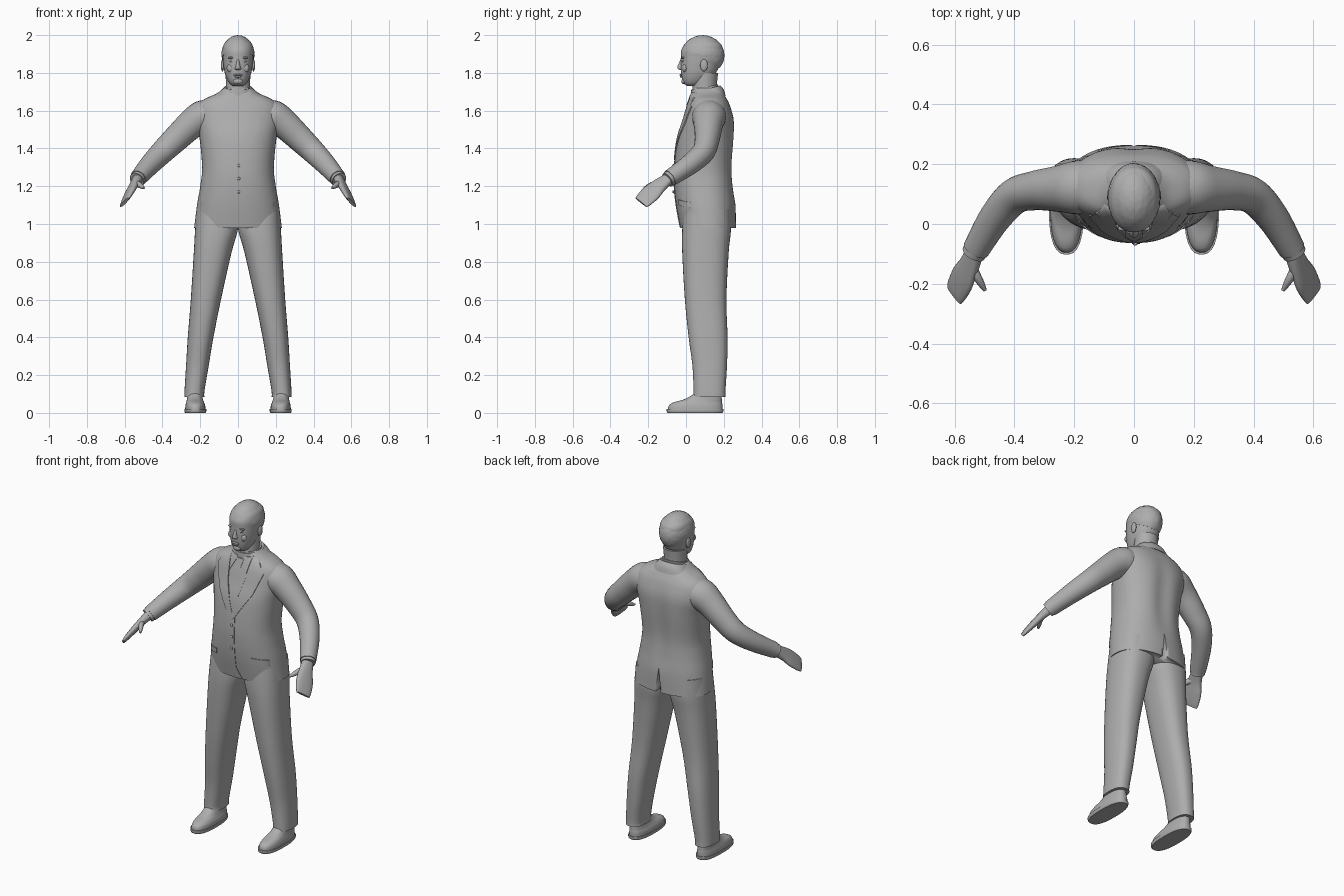
import bpy, bmesh, math, random
from mathutils import Vector
from mathutils.bvhtree import BVHTree

random.seed(4)
cube = bpy.data.objects.get("Cube")
if cube:
    bpy.data.objects.remove(cube)

grey = bpy.data.materials.new("plain grey")
grey.use_nodes = True
tone = (0.42, 0.42, 0.42, 1)
grey.diffuse_color = tone
grey.node_tree.nodes["Principled BSDF"].inputs["Base Color"].default_value = tone


def finish(name, bm, mirror=False, angle=40):
    """Turn a bmesh into a smooth shaded object, optionally mirrored across x."""
    bmesh.ops.recalc_face_normals(bm, faces=bm.faces[:])
    mesh = bpy.data.meshes.new(name)
    bm.to_mesh(mesh)
    bm.free()
    ob = bpy.data.objects.new(name, mesh)
    bpy.context.collection.objects.link(ob)
    mesh.materials.append(grey)
    bpy.ops.object.select_all(action="DESELECT")
    ob.select_set(True)
    bpy.context.view_layer.objects.active = ob
    bpy.ops.object.shade_smooth_by_angle(angle=math.radians(angle))
    if mirror:
        ob.modifiers.new("mirror", "MIRROR").use_mirror_merge = False
    return ob


def dense(rows, steps):
    """Smooth curve through rows of numbers."""
    out = []
    last = len(rows) - 1
    for i in range(last):
        a, b, c, d = (rows[max(0, min(last, i + k))] for k in (-1, 0, 1, 2))
        for s in range(steps):
            t = s / steps
            out.append([0.5 * (2*q + (r-p)*t + (2*p-5*q+4*r-u)*t*t + (3*q-p-3*r+u)*t**3)
                        for p, q, r, u in zip(a, b, c, d)])
    return out + [list(rows[-1])]


def oval(n, power):
    for i in range(n):
        a = 2 * math.pi * i / n
        yield [math.copysign(abs(f) ** (2 / power), f) for f in (math.cos(a), math.sin(a))]


def skin(name, rings, mirror, angle):
    bm = bmesh.new()
    loops = [[bm.verts.new(p) for p in ring] for ring in rings]
    for low, high in zip(loops, loops[1:]):
        for i in range(len(low)):
            j = (i + 1) % len(low)
            bm.faces.new((low[i], low[j], high[j], high[i]))
    bm.faces.new(loops[0])
    bm.faces.new(loops[-1])
    return finish(name, bm, mirror, angle)


def loft(name, rows, mirror=False, power=2.3, n=40, steps=5, tilt=0, angle=50):
    """Stacked ovals: height, centre x, half width, front y, back y."""
    rings = []
    for z, cx, w, f, b in dense(rows, steps):
        rings.append([(cx + w*u, (f+b)/2 + (b-f)/2*v, z + tilt*(b-f)/2*v)
                      for u, v in oval(n, power)])
    return skin(name, rings, mirror, angle)


def tube(name, rows, wide=(0, 1, 0), power=2, n=24, steps=6, angle=50):
    """Mirrored oval tube along a path: x, y, z, radius along wide, other radius."""
    pts = dense(rows, steps)
    path = [Vector(p[:3]) for p in pts]
    rings = []
    for i, p in enumerate(path):
        t = (path[min(i+1, len(path)-1)] - path[max(i-1, 0)]).normalized()
        a = Vector(wide)
        a = (a - t * a.dot(t)).normalized()
        b = t.cross(a)
        rings.append([p + a*u*pts[i][3] + b*v*pts[i][4] for u, v in oval(n, power)])
    return skin(name, rings, True, angle)


def ball(name, loc, size, mirror=False):
    bm = bmesh.new()
    bmesh.ops.create_uvsphere(bm, u_segments=20, v_segments=12, radius=1)
    bmesh.ops.scale(bm, vec=size, verts=bm.verts[:])
    bmesh.ops.translate(bm, vec=loc, verts=bm.verts[:])
    return finish(name, bm, mirror)


def plate(name, outline, body, lift=0.005, mirror=True):
    """Thin cloth panel drawn in x and z, laid on the front of a body."""
    bm = bmesh.new()
    bm.faces.new([bm.verts.new((x, 0, z)) for x, z in outline])
    bmesh.ops.triangulate(bm, faces=bm.faces[:])
    for axis, start in ((0, -0.24), (2, 0.96)):
        for i in range(40):
            co, no = Vector(), Vector()
            co[axis], no[axis] = start + i * 0.02, 1
            bmesh.ops.bisect_plane(bm, geom=bm.verts[:] + bm.edges[:] + bm.faces[:],
                                   plane_co=co, plane_no=no)
    tree = BVHTree.FromPolygons([v.co for v in body.data.vertices],
                                [p.vertices[:] for p in body.data.polygons])
    for v in bm.verts:
        hit = tree.ray_cast(Vector((v.co.x, -1, v.co.z)), Vector((0, 1, 0)))[0]
        if hit is None:
            hit = tree.find_nearest(v.co)[0]
        v.co.y = hit.y + 0.003
    new = bmesh.ops.extrude_face_region(bm, geom=bm.faces[:])["geom"]
    bmesh.ops.translate(bm, vec=(0, -0.003 - lift, 0),
                        verts=[g for g in new if isinstance(g, bmesh.types.BMVert)])
    return finish(name, bm, mirror)


# Jacket body with a spine hollow and a rear vent
jacket = loft("jacket", [
    (0.98, 0, .232, -.03, .265), (1.1, 0, .217, -.052, .262), (1.2, 0, .2, -.062, .252),
    (1.3, 0, .19, -.062, .248), (1.45, 0, .203, -.045, .258), (1.55, 0, .222, -.015, .257),
    (1.62, 0, .218, .006, .237), (1.66, 0, .18, .02, .217), (1.69, 0, .115, .03, .2),
    (1.72, 0, .075, .038, .185)], n=64)
for v in jacket.data.vertices:
    if v.co.y > 0.15 and 1.1 < v.co.z < 1.65:
        fade = math.sin((v.co.z - 1.1) / 0.55 * math.pi)
        v.co.y -= 0.014 * fade * math.exp(-(v.co.x / 0.05) ** 2)
bm = bmesh.new()
wedge = bm.faces.new([bm.verts.new((x, .225, z)) for x, z in ((-.02, .95), (.02, .95), (0, 1.13))])
new = bmesh.ops.extrude_face_region(bm, geom=[wedge], use_keep_orig=True)["geom"]
bmesh.ops.translate(bm, vec=(0, .15, 0), verts=[g for g in new if isinstance(g, bmesh.types.BMVert)])
cutter = finish("vent_cutter", bm)
cutter.hide_render = True
bpy.context.view_layer.objects.active = jacket
cut = jacket.modifiers.new("vent", "BOOLEAN")
cut.operation, cut.object = "DIFFERENCE", cutter
bpy.ops.object.modifier_apply(modifier=cut.name)
bpy.data.objects.remove(cutter)

# Jacket front details
plate("shirt_front", [(0, 1.69), (.08, 1.69), (0, 1.375)], jacket, 0.001)
plate("tie", [(0, 1.675), (.022, 1.675), (.013, 1.63), (.03, 1.46), (0, 1.385)], jacket, 0.004)
plate("tie_knot", [(0, 1.68), (.024, 1.68), (.013, 1.63), (0, 1.63)], jacket, 0.007)
plate("shirt_collar_points", [(.015, 1.69), (.07, 1.7), (.055, 1.61)], jacket, 0.006)
plate("lapels", [(.07, 1.7), (.1, 1.69), (.128, 1.655), (.112, 1.635), (.152, 1.62),
                 (.11, 1.5), (.02, 1.36), (0, 1.34), (0, 1.385), (.055, 1.55)], jacket, 0.006)
plate("front_overlap", [(-.006, 1.37), (.02, 1.36), (.02, 1.05), (.05, .985), (.02, .985),
                        (-.006, 1.04)], jacket, 0.003, False)
plate("pocket_flaps", [(.115, 1.13), (.195, 1.115), (.195, 1.085), (.115, 1.1)], jacket, 0.005)
for z in (1.31, 1.24, 1.17):
    ball("jacket_button", (.004, -.067, z), (.008, .005, .008))

# Collars and neck
loft("jacket_collar", [(1.655, 0, .125, .025, .21), (1.69, 0, .1, .03, .2),
                       (1.715, 0, .08, .035, .182)], tilt=0.25, steps=3)
loft("shirt_collar", [(1.67, 0, .085, .028, .178), (1.7, 0, .076, .026, .173),
                      (1.725, 0, .071, .028, .17)], tilt=0.2, steps=3)
loft("neck", [(1.66, 0, .065, .035, .165), (1.73, 0, .064, .035, .163),
              (1.8, 0, .066, .04, .17)], power=2)

# Head and face
loft("head", [(1.73, 0, .025, .01, .06), (1.742, 0, .042, -.01, .09), (1.765, 0, .057, -.02, .12),
              (1.8, 0, .07, -.026, .158), (1.84, 0, .077, -.028, .178), (1.88, 0, .081, -.027, .19),
              (1.92, 0, .082, -.025, .195), (1.955, 0, .073, -.002, .183),
              (1.98, 0, .045, .035, .14), (1.988, 0, .01, .075, .1)], power=2.2)
loft("nose", [(1.815, 0, .012, -.03, 0), (1.822, 0, .018, -.043, 0), (1.835, 0, .013, -.045, 0),
              (1.86, 0, .009, -.034, 0), (1.88, 0, .006, -.026, 0)], power=2, n=16, steps=4)
ball("eyes", (.031, -.016, 1.862), (.013, .006, .006), True)
ball("brows", (.033, -.015, 1.88), (.021, .009, .006), True)
ball("cheeks", (.038, -.006, 1.825), (.022, .013, .022), True)
ball("upper_lip", (0, -.026, 1.789), (.025, .008, .005))
ball("lower_lip", (0, -.025, 1.78), (.02, .008, .006))
ball("chin", (0, -.012, 1.756), (.025, .013, .016))
ball("ears", (.082, .095, 1.84), (.009, .02, .032), True)

# Cropped, slightly rough hair cut along a sloping hairline
bm = bmesh.new()
bmesh.ops.create_icosphere(bm, subdivisions=5, radius=1)
for v in bm.verts:
    v.co *= 1 + random.uniform(-.008, .008)
    top = 1 if v.co.z > 0 else 0.98
    v.co = Vector((v.co.x * .088 * top, .088 + v.co.y * .115, 1.893 + v.co.z * .106))
bmesh.ops.bisect_plane(bm, geom=bm.verts[:] + bm.edges[:] + bm.faces[:], plane_co=(0, -.03, 1.928),
                       plane_no=(0, -.5, -1), clear_outer=True)
bmesh.ops.holes_fill(bm, edges=[e for e in bm.edges if e.is_boundary])
finish("hair", bm)

# Sleeves, shirt cuffs and hands
tube("sleeves", [(.13, .125, 1.575, .085, .08), (.19, .122, 1.565, .09, .088),
                 (.25, .118, 1.525, .078, .078), (.33, .112, 1.45, .066, .07),
                 (.4, .092, 1.382, .06, .063), (.465, .02, 1.315, .054, .055),
                 (.528, -.085, 1.243, .045, .045)])
tube("cuffs", [(.52, -.07, 1.253, .041, .041), (.536, -.098, 1.234, .041, .041)], steps=2)
palm = (-.05, -.08, .05)
tube("hands", [(.527, -.083, 1.245, .03, .028), (.552, -.14, 1.205, .042, .021),
               (.573, -.182, 1.167, .053, .018), (.593, -.22, 1.13, .05, .013),
               (.601, -.238, 1.114, .044, .008)], palm, power=2.4)
tube("thumbs", [(.548, -.13, 1.215, .02, .017), (.528, -.17, 1.21, .017, .015),
                (.512, -.198, 1.2, .013, .012), (.498, -.222, 1.19, .006, .006)], (0, 0, 1), n=12)
for t in (0, 1, 2):
    ball("sleeve_buttons", (.535 - t*.012, -.038 + t*.018, 1.25 + t*.014), (.007, .007, .007), True)

# Trousers
loft("trousers", [
    (1.08, .11, .108, -.01, .235), (.97, .114, .113, -.02, .238), (.85, .134, .1, -.02, .226),
    (.6, .17, .08, -.006, .214), (.4, .198, .068, .014, .22), (.25, .215, .06, .034, .217),
    (.12, .23, .053, .04, .209), (.085, .231, .053, .038, .209)], True, power=2.4)

# Shoes
loft("shoe_soles", [(0, .226, .054, -.097, .194), (.008, .226, .058, -.102, .198),
                    (.02, .226, .058, -.102, .198)], True, power=2.5, steps=2, angle=30)
loft("shoe_uppers", [(.018, .226, .054, -.096, .193), (.04, .226, .052, -.09, .193),
                     (.056, .227, .047, -.065, .191), (.07, .228, .043, -.015, .19),
                     (.09, .229, .04, .025, .188), (.12, .23, .038, .06, .186)], True, power=2.4)
